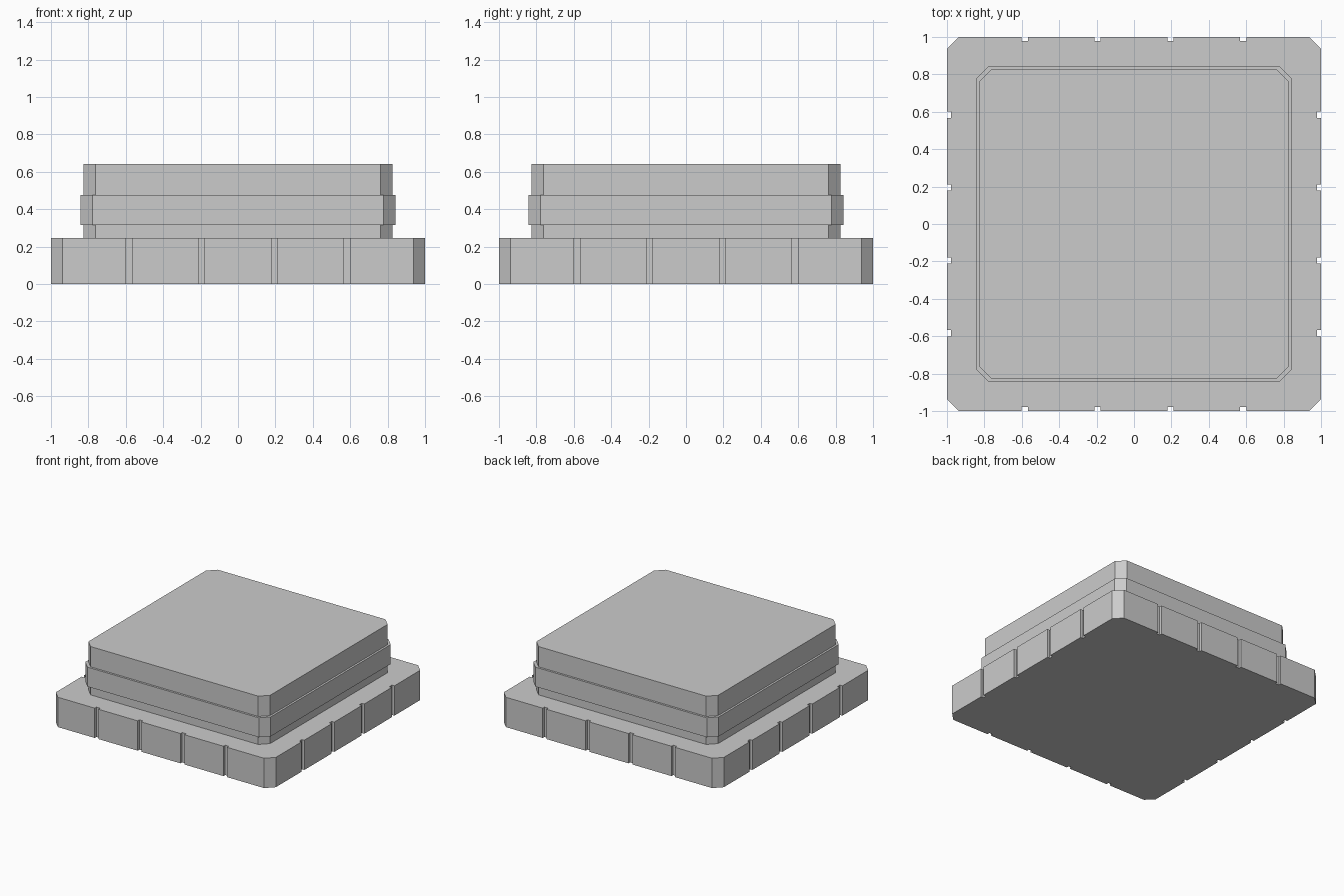
import bpy, bmesh
from mathutils import Matrix

if "Cube" in bpy.data.objects:
    bpy.data.objects.remove(bpy.data.objects["Cube"])


def prism(name, outline, z0, z1):
    """Extrude a closed outline from z0 to z1."""
    bm = bmesh.new()
    face = bm.faces.new([bm.verts.new((x, y, z0)) for x, y in outline])
    ext = bmesh.ops.extrude_face_region(bm, geom=[face], use_keep_orig=True)
    verts = [v for v in ext["geom"] if isinstance(v, bmesh.types.BMVert)]
    bmesh.ops.translate(bm, verts=verts, vec=(0, 0, z1 - z0))
    bmesh.ops.recalc_face_normals(bm, faces=bm.faces)
    mesh = bpy.data.meshes.new(name)
    bm.to_mesh(mesh)
    bm.free()
    obj = bpy.data.objects.new(name, mesh)
    bpy.context.collection.objects.link(obj)
    return obj


def square_outline(half, chamfer, notches=(), width=0.0, depth=0.0):
    """Chamfered square, optional notches repeated on all four sides."""
    side = [(-half + chamfer, -half)]
    for x in notches:
        a, b = x - width / 2, x + width / 2
        side += [(a, -half), (a, -half + depth), (b, -half + depth), (b, -half)]
    side.append((half - chamfer, -half))
    points = []
    for _ in range(4):
        points += side
        side = [(-y, x) for x, y in side]  # quarter turn
    return points


# Wide base slab with vertical grooves
prism("base_slab",
      square_outline(1.0, 0.063, (-0.585, -0.195, 0.195, 0.585), 0.034, 0.022),
      0, 0.245)

# Raised block: lower neck, projecting band, top cap
for name, half, z0, z1 in (("lower_neck", 0.826, 0.245, 0.315),
                           ("middle_band", 0.843, 0.315, 0.475),
                           ("top_cap", 0.826, 0.475, 0.642)):
    prism(name, square_outline(half, 0.064), z0, z1)
